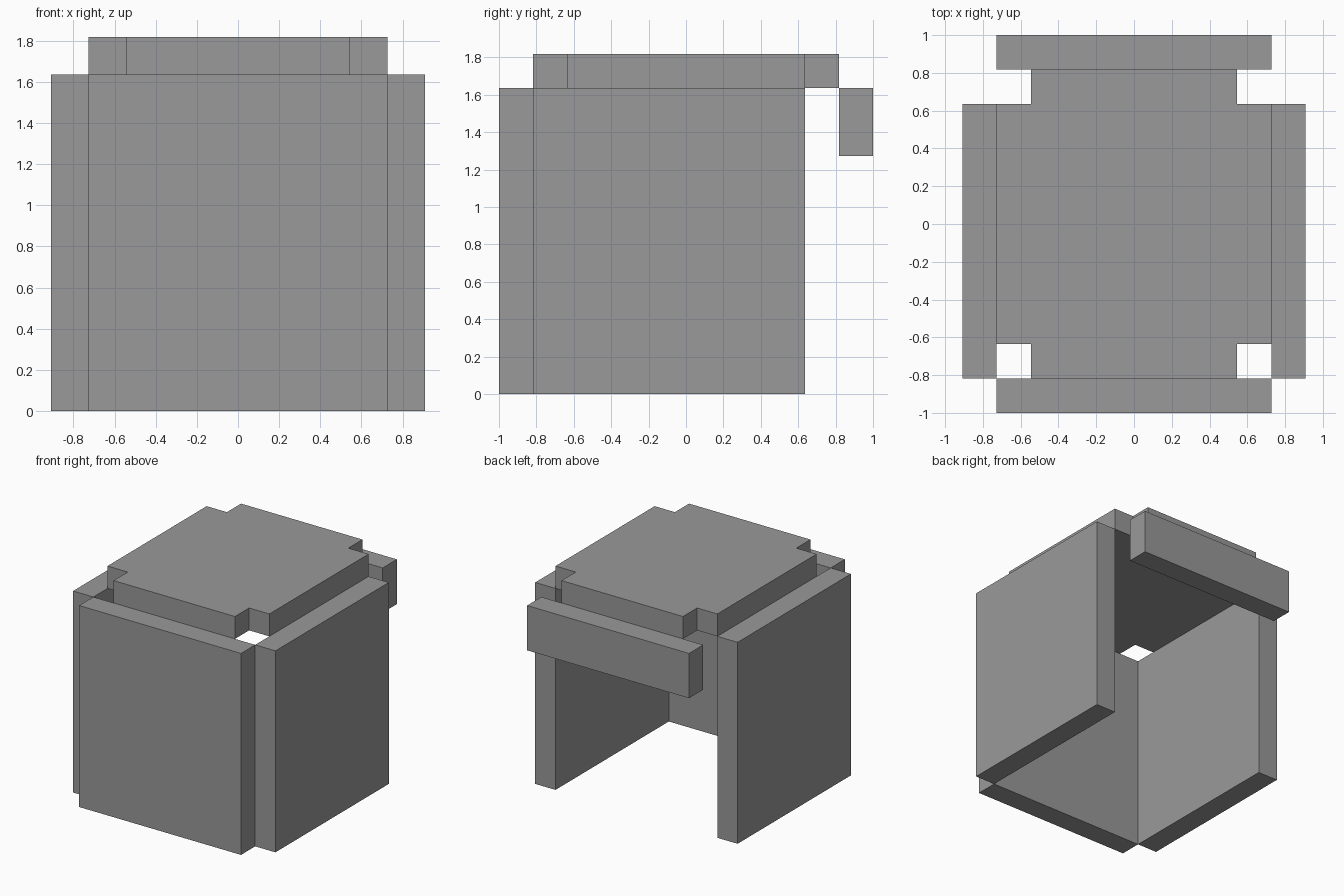
import bpy
import bmesh

cube = bpy.data.objects.get("Cube")
if cube:
    bpy.data.objects.remove(cube, do_unlink=True)

U = 2 / 11  # thickness of every panel; the model sits on this grid

grey = bpy.data.materials.new("plain grey")
grey.use_nodes = True
colour = (0.32, 0.32, 0.32, 1)
grey.diffuse_color = colour
grey.node_tree.nodes["Principled BSDF"].inputs["Base Color"].default_value = colour


def panel(name, outline, z0, z1):
    """Extrude an (x, y) outline, in grid units, from z0 up to z1."""
    bm = bmesh.new()
    base = bm.faces.new([bm.verts.new((x * U, y * U, z0 * U)) for x, y in outline])
    ext = bmesh.ops.extrude_face_region(bm, geom=[base])
    top = [v for v in ext["geom"] if isinstance(v, bmesh.types.BMVert)]
    bmesh.ops.translate(bm, verts=top, vec=(0, 0, (z1 - z0) * U))
    bmesh.ops.recalc_face_normals(bm, faces=bm.faces)
    mesh = bpy.data.meshes.new(name)
    bm.to_mesh(mesh)
    bm.free()
    mesh.materials.append(grey)
    obj = bpy.data.objects.new(name, mesh)
    bpy.context.collection.objects.link(obj)
    return obj


def rect(x0, x1, y0, y1):
    return [(x0, y0), (x1, y0), (x1, y1), (x0, y1)]


# Roof slab with a square notch at each corner
corner = [(4, 3.5), (3, 3.5), (3, 4.5)]
half = corner + [(-x, y) for x, y in reversed(corner)]
panel("roof", half + [(-x, -y) for x, y in half], 9, 10)

# Side walls, stopping short of the back
for name, side in (("left_wall", 1), ("right_wall", -1)):
    panel(name, rect(*sorted((4 * side, 5 * side)), -4.5, 3.5), 0, 9)

# Full-height front wall and short back flap
panel("front_wall", rect(-4, 4, -5.5, -4.5), 0, 9)
panel("back_flap", rect(-4, 4, 4.5, 5.5), 7, 9)
